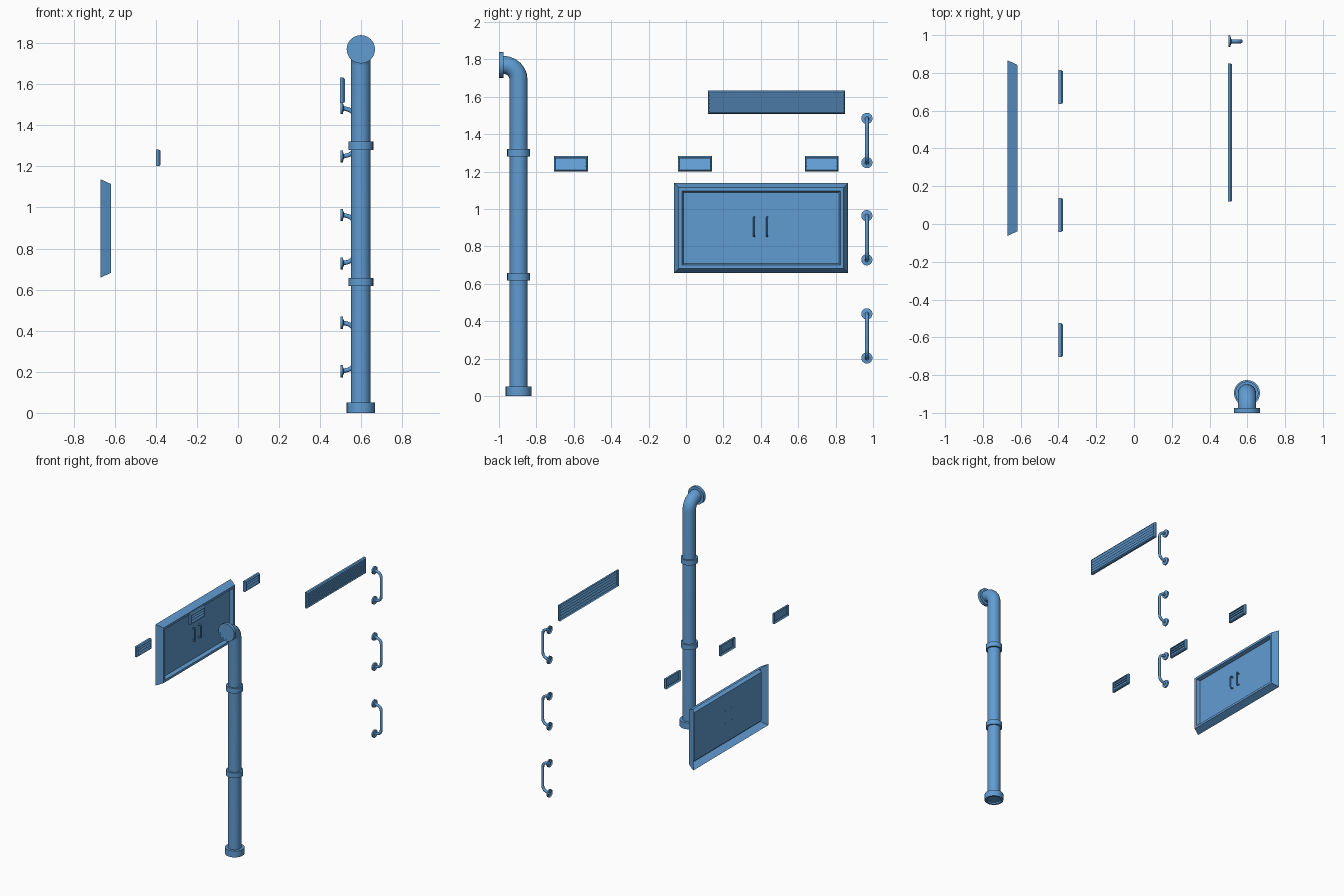
import bpy, bmesh, math
from mathutils import Vector

if "Cube" in bpy.data.objects:
    bpy.data.objects.remove(bpy.data.objects["Cube"])

BLUE = bpy.data.materials.new("blue_paint")
BLUE.diffuse_color = (0.118, 0.333, 0.645, 1)
BLUE.use_nodes = True
BLUE.node_tree.nodes["Principled BSDF"].inputs["Base Color"].default_value = BLUE.diffuse_color


def finish(name, bm, smooth=False):
    me = bpy.data.meshes.new(name)
    bm.to_mesh(me)
    bm.free()
    me.materials.append(BLUE)
    ob = bpy.data.objects.new(name, me)
    bpy.context.collection.objects.link(ob)
    if smooth:
        bpy.ops.object.select_all(action='DESELECT')
        ob.select_set(True)
        bpy.context.view_layer.objects.active = ob
        bpy.ops.object.shade_smooth_by_angle(angle=math.radians(35))
    return ob


def skin(bm, rings, cap=False):
    """Join rings of points with quads, optionally filling the last ring."""
    rows = [[bm.verts.new(p) for p in r] for r in rings]
    n = len(rows[0])
    for a, b in zip(rows, rows[1:]):
        for i in range(n):
            j = (i + 1) % n
            bm.faces.new((a[i], a[j], b[j], b[i]))
    if cap:
        bm.faces.new(rows[-1])
    return rows


def circle(c, u, v, r, n):
    return [Vector(c) + r * (math.cos(2 * math.pi * i / n) * u + math.sin(2 * math.pi * i / n) * v)
            for i in range(n)]


def sweep(bm, pts, normal, r, n):
    """Round tube along a path lying in a plane with the given normal."""
    pts, normal, rings = [Vector(p) for p in pts], Vector(normal), []
    for i, p in enumerate(pts):
        t = (pts[min(i + 1, len(pts) - 1)] - pts[max(i - 1, 0)]).normalized()
        rings.append(circle(p, normal, t.cross(normal), r, n))
    skin(bm, rings)
    bmesh.ops.recalc_face_normals(bm, faces=bm.faces)


def lathe(bm, profile, origin, axis, n, cap=False):
    """Turn (radius, distance) pairs around an axis."""
    axis = Vector(axis)
    u = axis.orthogonal().normalized()
    v = axis.cross(u)
    skin(bm, [circle(Vector(origin) + axis * d, u, v, r, n) for r, d in profile], cap)


def rect(x, y0, y1, z0, z1, inset):
    a, b, c, d = y0 + inset, y1 - inset, z0 + inset, z1 - inset
    return [(x, a, c), (x, b, c), (x, b, d), (x, a, d)]


def arc(cx, cy, r, a0, a1, n):
    return [(cx + r * math.cos(math.radians(a0 + (a1 - a0) * i / n)),
             cy + r * math.sin(math.radians(a0 + (a1 - a0) * i / n))) for i in range(n + 1)]


# Drain pipe with its elbow
PX, PY, R = 0.598, -0.895, 0.048
bm = bmesh.new()
path = [(PX, PY, 0.03)] + [(PX, y, z) for y, z in arc(PY - 0.08, 1.69, 0.08, 0, 90, 6)] + [(PX, -0.985, 1.77)]
sweep(bm, path, (1, 0, 0), R, 24)
finish("pipe", bm, True)

# Pipe collars
for i, z in enumerate((0.617, 1.28)):
    bm = bmesh.new()
    lathe(bm, [(R, 0), (0.061, 0), (0.061, 0.04), (R, 0.04)], (PX, PY, z), (0, 0, 1), 24)
    finish(f"pipe_collar_{i + 1}", bm, True)

# Flanges on floor and wall, closed by a disc (sunk a little on the floor side)
for name, org, axis, h, sunk in (("floor_flange", (PX, PY, 0), (0, 0, 1), 0.05, 0.012),
                                 ("wall_flange", (PX, -1, 1.77), (0, 1, 0), 0.025, 0.001)):
    bm = bmesh.new()
    lathe(bm, [(R, h), (0.069, h), (0.069, 0), (0.054, 0), (0.054, sunk)], org, axis, 24, cap=True)
    bmesh.ops.recalc_face_normals(bm, faces=bm.faces)
    finish(name, bm, True)

# Wall rungs: bent bar and two round plates each
HY = 0.967
for i, z0 in enumerate((0.203, 0.728, 1.248)):
    z1 = z0 + 0.236
    bm = bmesh.new()
    half = [(0.51, z0)] + arc(0.525, z0 + 0.045, 0.04, -75, 0, 6)
    pts = half + [(x, z0 + z1 - z) for x, z in reversed(half)]
    sweep(bm, [(x, HY, z) for x, z in pts], (0, 1, 0), 0.0105, 12)
    for z in (z0, z1):
        lathe(bm, [(0.03, 0), (0.03, 0.012), (0.02, 0.012), (0.0105, 0.016)],
              (0.5, HY, z), (1, 0, 0), 20)
    bmesh.ops.recalc_face_normals(bm, faces=bm.faces)
    finish(f"rung_{i + 1}", bm, True)


def vent(name, x, depth, y0, y1, z0, z1, slats, border, down):
    """Chamfered frame shell, open behind, with sloping slats."""
    bm = bmesh.new()
    dims = (y0, y1, z0, z1)
    front = x + depth
    near, far = front - 0.002, front - 0.011
    skin(bm, [rect(x, *dims, 0), rect(front - 0.008, *dims, 0), rect(front, *dims, 0.006),
              rect(front, *dims, border), rect(far, *dims, border)], cap=not down)
    a, b, c, d = y0 + border, y1 - border, z0 + border, z1 - border
    step = (d - c) / slats
    prof = []
    for i in range(slats):
        zb, zt = c + i * step, c + (i + 1) * step
        prof += [(far, zb), (near, zt)] if down else [(near, zb), (far, zt)]
    rows = [[bm.verts.new((px, y, pz)) for px, pz in prof] for y in (a, b)]
    for k in range(len(prof) - 1):
        bm.faces.new((rows[0][k], rows[1][k], rows[1][k + 1], rows[0][k + 1]))
    finish(name, bm)


# Long vent and three small vents
vent("long_vent", 0.497, 0.023, 0.118, 0.85, 1.508, 1.632, 5, 0.009, True)
for i, y in enumerate((-0.705, -0.042, 0.635)):
    vent(f"small_vent_{i + 1}", -0.4, 0.023, y, y + 0.18, 1.201, 1.282, 3, 0.011, False)

# Wall cabinet: tapered frame around a recessed panel, open at the back
dims = (-0.063, 0.867, 0.658, 1.138)
bm = bmesh.new()
skin(bm, [rect(-0.67, *dims, 0), rect(-0.618, *dims, 0.024), rect(-0.618, *dims, 0.042),
          rect(-0.647, *dims, 0.05)], cap=True)
finish("cabinet_frame", bm)

# Cabinet pulls
for i, y in enumerate((0.364, 0.434)):
    bm = bmesh.new()
    half = [(-0.648, 0.86)] + arc(-0.633, 0.864, 0.009, -90, 0, 4)
    pts = half + [(x, 0.905 * 2 - z) for x, z in reversed(half)]
    sweep(bm, [(x, y, z) for x, z in pts], (0, 1, 0), 0.0055, 8)
    finish(f"cabinet_pull_{i + 1}", bm, True)
